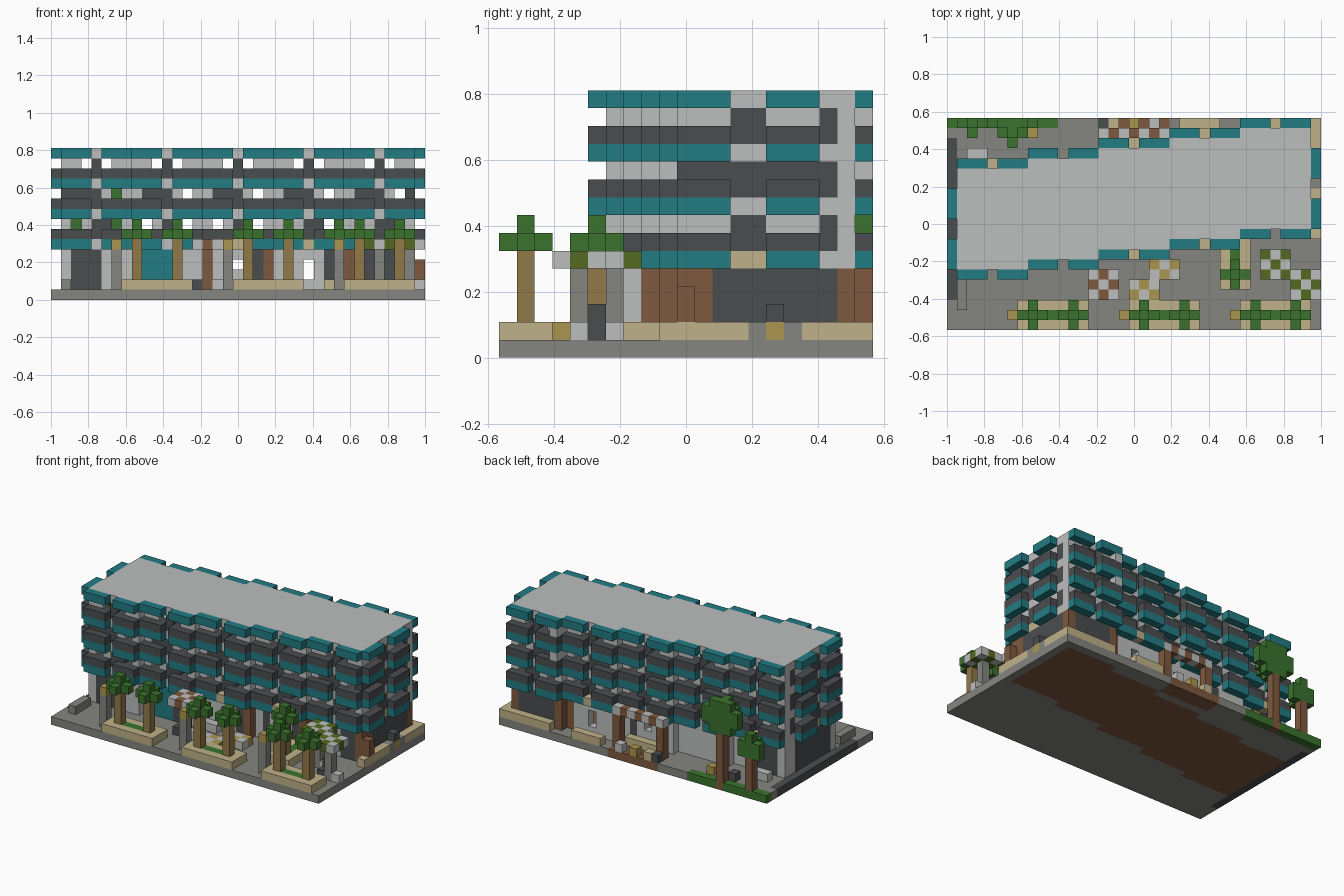
import bpy, bmesh

cube = bpy.data.objects.get("Cube")
if cube:
    bpy.data.objects.remove(cube, do_unlink=True)

NX, NY = 37, 21
V = 2 / NX

COLOURS = {
    "teal": "227C83", "light": "BCBEBD", "dark": "4A4D4F", "grey": "858580",
    "leaf": "3A722D", "tan": "BFB188", "bark": "917A4A", "brown": "7F593F",
    "gold": "AA954E", "olive": "546A22",
}


def linear(c):
    return c / 12.92 if c <= 0.04045 else ((c + 0.055) / 1.055) ** 2.4


def make_material(name, code):
    rgba = [linear(int(code[n:n + 2], 16) / 255) for n in (0, 2, 4)] + [1]
    mat = bpy.data.materials.new(name)
    mat.diffuse_color = rgba
    mat.use_nodes = True
    node = mat.node_tree.nodes["Principled BSDF"]
    node.inputs["Base Color"].default_value = rgba
    node.inputs["Roughness"].default_value = 0.9
    return mat


MATS = {n: make_material(n, c) for n, c in COLOURS.items()}
NAMES = list(MATS)
CODES = {"L": "light", "D": "dark", "B": "brown", "T": "teal", "N": "tan"}
cells = {}


def fill(part, colour, i, j, k):
    """Fill a block of the grid; each axis is one index or an inclusive pair."""
    spans = [range(a[0], a[1] + 1) if isinstance(a, tuple) else (a,) for a in (i, j, k)]
    for x in spans[0]:
        for y in spans[1]:
            for z in spans[2]:
                if 0 <= x < NX and 0 <= y < NY:
                    cells[x, y, z] = (part, colour)


def wall_row(part, pattern, place, k):
    """Place a row of wall blocks from letters; a dot stays open."""
    for n, letter in enumerate(pattern):
        if letter in CODES:
            i, j = place(n)
            fill(part, CODES[letter], i, j, k)


def checker(part, first, second, i, j, k, w=3, d=3):
    for a in range(w):
        for b in range(d):
            fill(part, second if (a + b) % 2 else first, i + a, j + b, k)


# ground, road, lawn and terrace
fill("pavement", "grey", (0, 36), (0, 20), 0)
fill("road_edge", "dark", 0, (3, 18), 0)
fill("lawn", "leaf", (0, 10), 20, 0)
fill("terrace", "brown", (15, 21), (19, 20), 0)

# storeys: slab level and the wall patterns above it
SLABS = (5, 8, 11, 14)
RAIL = "LDDDDDL"
WINDOWS = {5: "L.LDD.L", 8: "LDDDL.L", 11: "LL.D.LL"}
END_WINDOWS = {5: "LLLDDLLLDL", 8: "DDDDDDDDDL", 11: "LLLDDLLLDL"}
FRONT = ["LDDDLLL", "LTTTDLL", "BLLLLDB", "LDLLLDB", "BDDLDDB"]
BACK = ["LDDDDLL", "LLLLLLL", "LLLLLDL", "LLLLLLB", "BDDDDDB"]

for b in range(5):
    left, front, back = 1 + 7 * b, 6 + b, 15 + b
    span, depth = (left, left + 6), (front, back)
    fill("ground_floor", "brown", span, depth, 0)
    for part, rows, j in (("shop_front", FRONT, front), ("shop_back", BACK, back)):
        wall_row(part, rows[b], lambda n: (left + n, j), (1, 4))
    if b in (2, 3):
        for j in depth:
            for k in ((2, 3) if b == 3 else (3,)):
                cells.pop((left + 3, j, k), None)
    for s in SLABS:
        fill("roof" if s == 14 else "floor_slab", "light", span, depth, s)
        for j, outer in ((front, front - 1), (back, back + 1)):
            for i in ((left, left + 2), (left + 4, left + 6)):
                fill("balcony_slab", "teal", i, outer, s)
                if s < 14:
                    fill("balcony_rail", "dark", i, outer, s + 1)
            if s < 14:
                wall_row("wall", RAIL, lambda n: (left + n, j), s + 1)
                wall_row("wall", WINDOWS[s], lambda n: (left + n, j), s + 2)

# entrance canopies in the lowest balcony gaps
for i, j in ((18, 7), (25, 8), (4, 16), (25, 19)):
    fill("canopy", "tan", i, j, 5)

# end walls and their balconies
for inner, outer, start in ((1, 0, 6), (35, 36, 10)):
    wall_row("end_shop", "BBDDDDDDDB" if inner > 1 else "LDDDDDDDLL",
             lambda n: (inner, start + n), (1, 4))
    for s in SLABS:
        for j in ((start, start + 2), (start + 5, start + 7)):
            fill("end_balcony_slab", "teal", outer, j, s)
            if s < 14:
                fill("end_balcony_rail", "dark", outer, j, s + 1)
        if s < 14:
            wall_row("end_wall", "DDDDDDDDDL", lambda n: (inner, start + n), s + 1)
            wall_row("end_wall", END_WINDOWS[s], lambda n: (inner, start + n), s + 2)
    fill("end_wall", "tan", inner, (start + 3, start + 4), 5)
for k in (10, 13):
    fill("balcony_screen", "light", 29, 20, k)


def small_tree(i, j):
    fill("tree_trunk", "bark", i, j, (2, 5))
    fill("tree_crown", "leaf", (i - 1, i + 1), j, 6)
    fill("tree_crown", "leaf", i, (j - 1, j + 1), 6)
    fill("tree_crown", "leaf", i, j, 7)


# front planters with two trees, a hedge and a lamp each
for i in (7, 18, 29):
    fill("planter", "tan", (i, i + 6), (0, 2), 1)
    fill("hedge", "leaf", (i + 1, i + 5), 1, 1)
    small_tree(i + 1, 1)
    small_tree(i + 5, 1)
    fill("lamp_post", "grey", i - 1, 1, (1, 4))
    fill("lamp", "gold", i - 1, 1, 5)

# side planter by the entrance
fill("planter", "tan", (27, 29), (4, 8), 1)
fill("hedge", "leaf", 28, (5, 7), 1)
small_tree(28, 5)

# parasols with poles, tables and stools
for i, j, first, second, pole in ((14, 3, "light", "brown", "brown"),
                                  (31, 5, "olive", "light", "grey"),
                                  (34, 3, "light", "olive", "grey")):
    checker("parasol", first, second, i, j, 5)
    fill("parasol_pole", pole, i + 1, j + 1, (1, 4))
    for di, dj in ((0, 1), (2, 1)):
        fill("cafe_stool", "light" if di else "dark", i + di, j + dj, 1)
checker("cafe_table", "gold", "light", 18, 3, 1, 3, 2)
checker("cafe_table", "light", "gold", 20, 5, 1, 3, 2)
fill("cafe_counter", "light", (15, 17), 7, 1)
fill("street_bench", "grey", 1, (2, 4), 1)
fill("cafe_stool", "dark", 34, 5, (1, 2))

# right side: planters, cabinet and hydrant
fill("side_planter", "tan", 36, (9, 13), 1)
fill("side_planter", "tan", 36, (17, 20), 1)
fill("side_planter", "tan", (30, 36), 20, 1)
fill("cabinet_base", "grey", 36, (14, 16), 1)
fill("hydrant", "gold", 36, 15, 1)
fill("cabinet", "dark", 36, 15, 2)
fill("side_post", "brown", 36, 10, (2, 3))

# back cafe: striped awning, seats and planters
for i in range(15, 22):
    fill("awning", "light" if i % 2 else "brown", i, 19, 5)
for i in (15, 21):
    fill("awning_post", "brown", i, 19, (1, 4))
for i, colour in ((15, "dark"), (16, "tan"), (18, "gold"), (20, "light")):
    fill("back_seat", colour, i, 20, 1)
fill("back_counter", "tan", (16, 20), 18, 1)
fill("back_planter", "tan", (23, 26), 20, 1)
fill("back_bench", "light", (2, 3), 17, 1)
fill("lawn_box", "gold", 8, 19, 1)
fill("lawn_box", "dark", 5, 19, 1)

# tall tree and its smaller neighbour on the lawn
fill("tall_trunk", "brown", 6, 20, (0, 7))
for k, r in ((7, 1), (8, 2), (9, 2), (10, 1)):
    for di in range(-r, r + 1):
        reach = r - abs(di)
        fill("tall_crown", "leaf", 6 + di, (20 - reach, 20), k)
fill("lawn_trunk", "brown", 2, 20, (1, 4))
fill("lawn_crown", "leaf", (1, 3), 20, (5, 6))
fill("lawn_crown", "leaf", 2, (19, 20), (5, 6))
fill("lawn_crown", "leaf", 2, 20, 7)

# turn each part into a mesh of its exposed faces
SIDES = [(axis, step) for axis in range(3) for step in (0, 1)]


def build(part):
    bm = bmesh.new()
    used = []
    verts = {}
    for cell, (owner, colour) in cells.items():
        if owner != part:
            continue
        if colour not in used:
            used.append(colour)
        for axis, step in SIDES:
            beside = list(cell)
            beside[axis] += 2 * step - 1
            if tuple(beside) in cells:
                continue
            u, w = (axis + 1) % 3, (axis + 2) % 3
            ring = []
            for du, dw in ((0, 0), (1, 0), (1, 1), (0, 1)):
                p = list(cell)
                p[axis] += step
                p[u] += du
                p[w] += dw
                key = tuple(p)
                if key not in verts:
                    verts[key] = bm.verts.new(((p[0] - NX / 2) * V, (p[1] - NY / 2) * V, p[2] * V))
                ring.append(verts[key])
            face = bm.faces.new(ring if step else ring[::-1])
            face.material_index = used.index(colour)
    bmesh.ops.dissolve_limit(bm, angle_limit=0.01, verts=bm.verts, edges=bm.edges,
                             delimit={"MATERIAL"})
    mesh = bpy.data.meshes.new(part)
    bm.to_mesh(mesh)
    bm.free()
    for colour in used:
        mesh.materials.append(MATS[colour])
    bpy.context.scene.collection.objects.link(bpy.data.objects.new(part, mesh))


for part in sorted({owner for owner, _ in cells.values()}):
    build(part)
